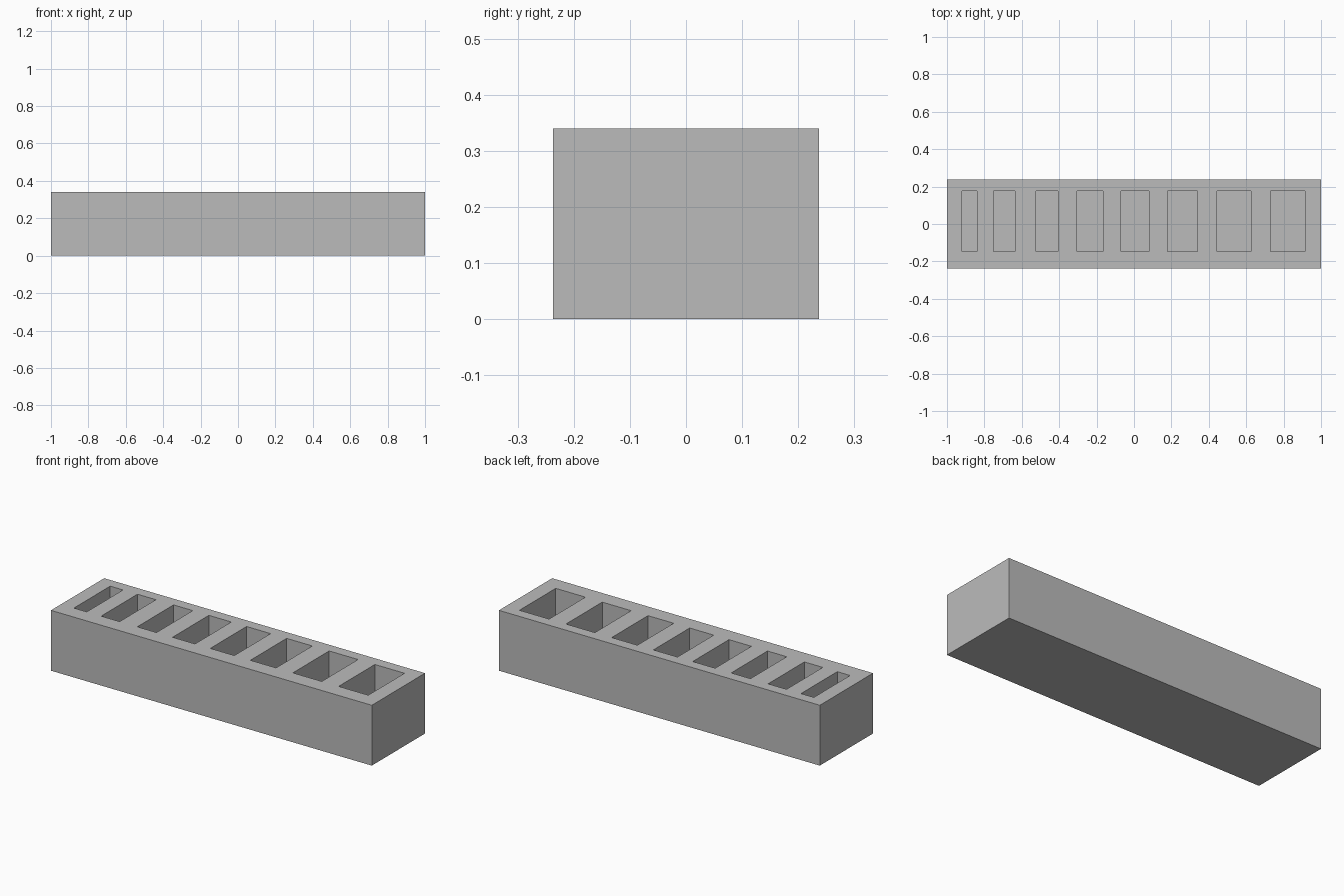
import bpy
import bmesh

if "Cube" in bpy.data.objects:
    bpy.data.objects.remove(bpy.data.objects["Cube"], do_unlink=True)

HEIGHT, FLOOR = 0.34, 0.06
HALF_Y = 0.237
# Pocket left and right edges, growing wider toward +x
POCKETS = [(-0.92, -0.84), (-0.75, -0.635), (-0.525, -0.405), (-0.305, -0.165),
           (-0.07, 0.08), (0.18, 0.34), (0.445, 0.625), (0.73, 0.915)]
xs = [-1.0] + [x for pocket in POCKETS for x in pocket] + [1.0]
ys = [-HALF_Y, -0.147, 0.176, HALF_Y]

# Single grey material
grey = bpy.data.materials.new("grey")
grey.use_nodes = True
colour = (0.5, 0.5, 0.5, 1.0)
grey.diffuse_color = colour
for node in grey.node_tree.nodes:
    if node.type == 'BSDF_PRINCIPLED':
        node.inputs["Base Color"].default_value = colour

# Top face as a grid, leaving the pocket mouths open
bm = bmesh.new()
grid = [[bm.verts.new((x, y, HEIGHT)) for y in ys] for x in xs]
for i in range(len(xs) - 1):
    for j in range(len(ys) - 1):
        if j == 1 and i % 2 == 1:
            continue
        bm.faces.new((grid[i][j], grid[i + 1][j], grid[i + 1][j + 1], grid[i][j + 1]))

# Outer walls drop to the base, pocket walls drop to the pocket floors
rims = [e for e in bm.edges if e.is_boundary]
result = bmesh.ops.extrude_edge_only(bm, edges=rims)
for v in result["geom"]:
    if isinstance(v, bmesh.types.BMVert):
        outside = abs(v.co.x) > 0.99 or abs(v.co.y) > HALF_Y - 0.01
        v.co.z = 0.0 if outside else FLOOR

# Close the base and the pocket floors
bmesh.ops.holes_fill(bm, edges=[e for e in bm.edges if e.is_boundary], sides=0)
bmesh.ops.recalc_face_normals(bm, faces=bm.faces[:])

mesh = bpy.data.meshes.new("pocket_block")
bm.to_mesh(mesh)
bm.free()
mesh.materials.append(grey)
block = bpy.data.objects.new("pocket_block", mesh)
bpy.context.collection.objects.link(block)
